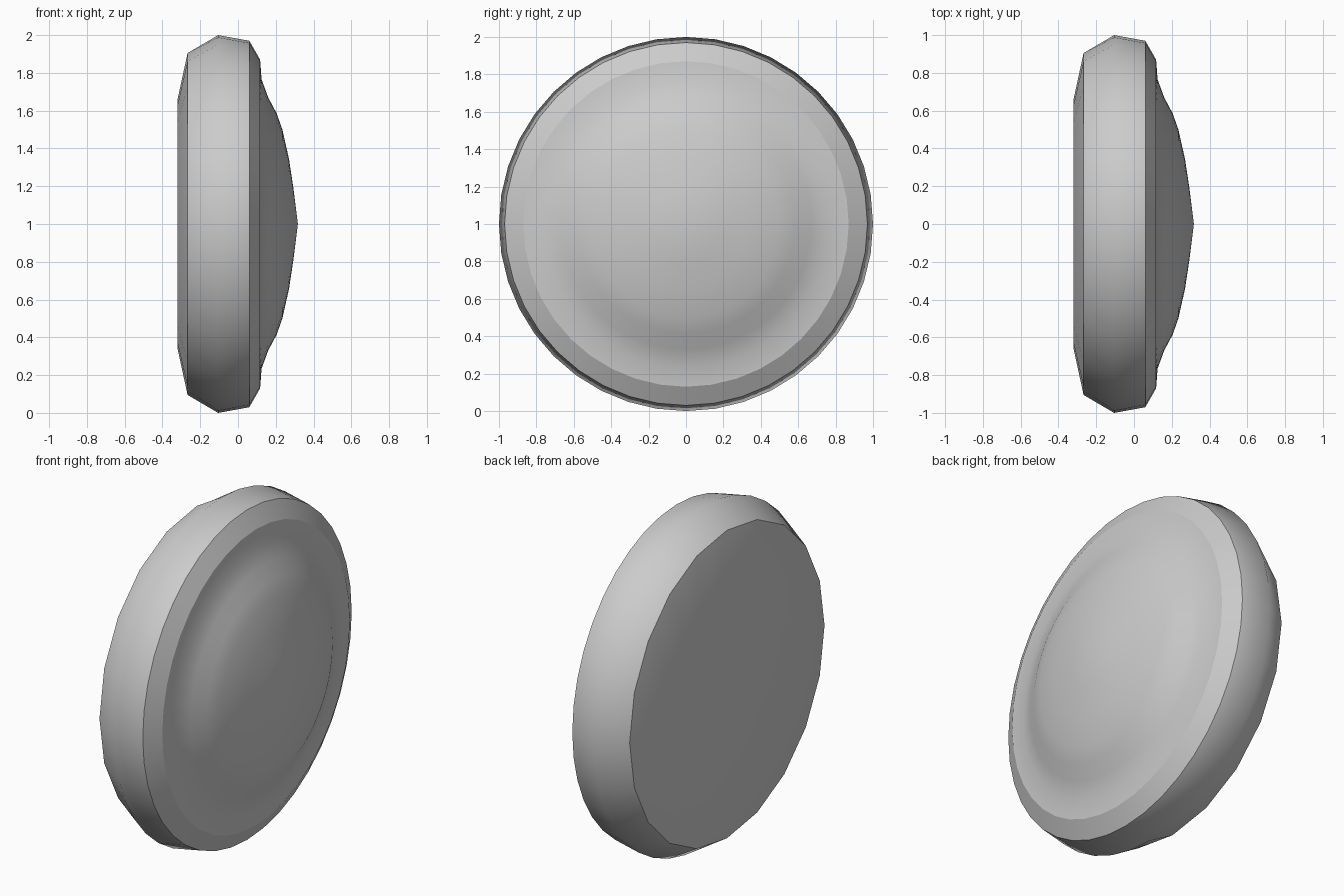
import bpy, bmesh, math

cube = bpy.data.objects.get("Cube")
if cube:
    bpy.data.objects.remove(cube, do_unlink=True)

mat = bpy.data.materials.new("plain grey")
mat.use_nodes = True
GREY = (0.6, 0.6, 0.6, 1)
mat.diffuse_color = GREY
mat.node_tree.nodes["Principled BSDF"].inputs["Base Color"].default_value = GREY

SIDES = 40
# (x, radius, coarse): coarse rings have half the corners, sitting on a 20-gon
PROFILE = [(-0.32, 0.66, True), (-0.267, 0.905, True), (-0.105, 1.0, False),
           (0.06, 0.97, False), (0.117, 0.87, False), (0.125, 0.765, False),
           (0.16, 0.67, False), (0.204, 0.587, False), (0.235, 0.5, False),
           (0.27, 0.344, False), (0.294, 0.185, False)]
TIP = 0.317
SHARP_RINGS = (1, 3, 4)

bm = bmesh.new()
rings = []
for x, r, coarse in PROFILE:
    ring = []
    for i in range(SIDES):
        a = 2 * math.pi * i / SIDES
        rr = r * math.cos(2 * math.pi / SIDES) if coarse and i % 2 else r
        ring.append(bm.verts.new((x, rr * math.cos(a), 1 + rr * math.sin(a))))
    rings.append(ring)

# Lathe walls
for lower, upper in zip(rings, rings[1:]):
    for i in range(SIDES):
        j = (i + 1) % SIDES
        bm.faces.new((lower[i], lower[j], upper[j], upper[i]))

# Flat back and domed tip
bm.faces.new(list(reversed(rings[0])))
tip = bm.verts.new((TIP, 0, 1))
for i in range(SIDES):
    bm.faces.new((rings[-1][i], rings[-1][(i + 1) % SIDES], tip))

bmesh.ops.recalc_face_normals(bm, faces=bm.faces)
for f in bm.faces:
    f.smooth = True

# Crisp rims around the disc
for k in SHARP_RINGS:
    for i in range(SIDES):
        bm.edges.get((rings[k][i], rings[k][(i + 1) % SIDES])).smooth = False

mesh = bpy.data.meshes.new("domed_disc")
bm.to_mesh(mesh)
bm.free()
mesh.materials.append(mat)
disc = bpy.data.objects.new("domed_disc", mesh)
bpy.context.collection.objects.link(disc)
